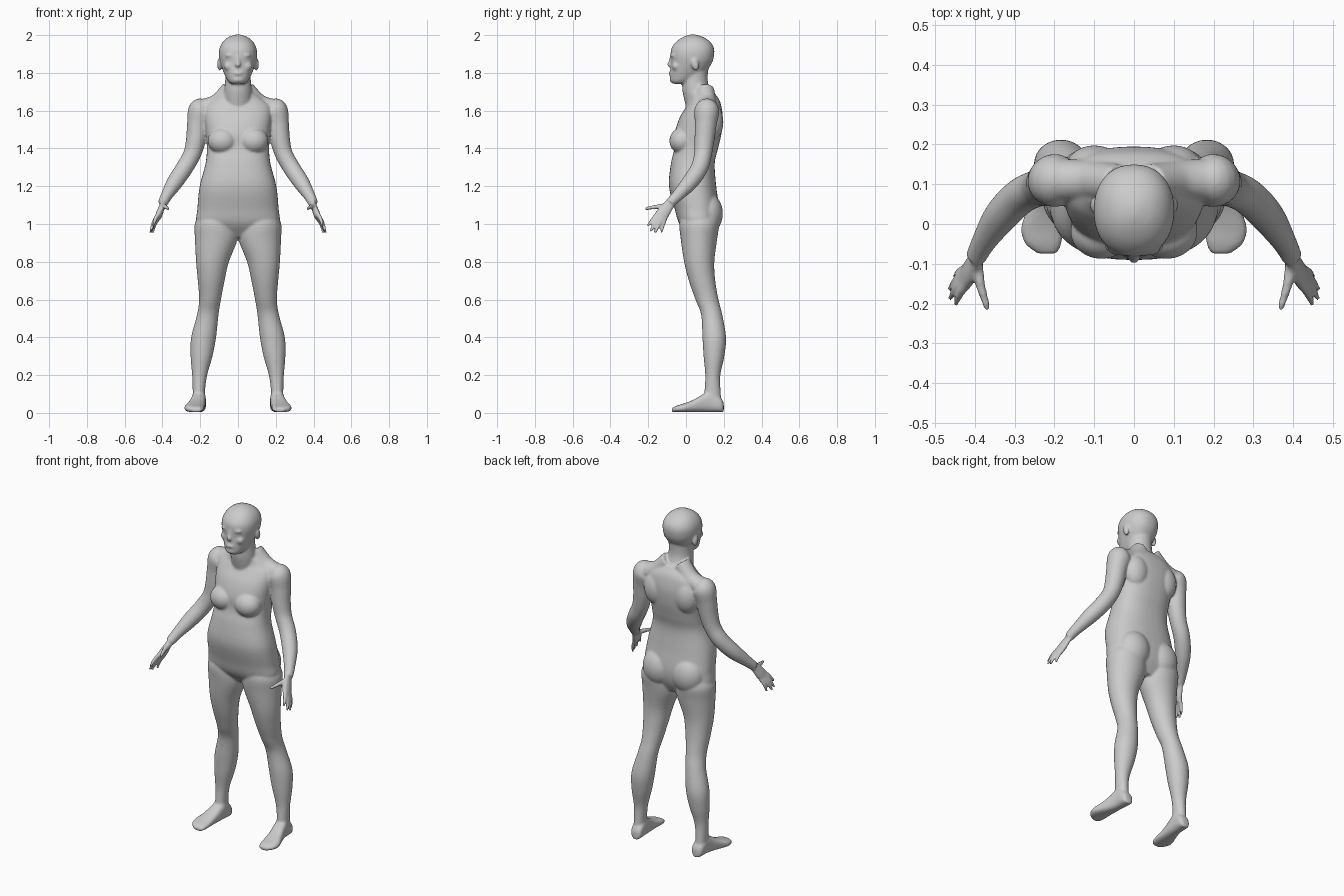
import bpy, bmesh, math
from mathutils import Vector, Matrix

bm = bmesh.new()


def smooth_rows(rows, n=5):
    """Catmull-Rom interpolation through rows of numbers."""
    out = []
    for i in range(len(rows) - 1):
        p0, p1 = rows[max(i - 1, 0)], rows[i]
        p2, p3 = rows[i + 1], rows[min(i + 2, len(rows) - 1)]
        for k in range(n):
            t = k / n
            out.append([0.5 * (2 * b + (c - a) * t + (2 * a - 5 * b + 4 * c - d) * t * t
                        + (3 * b - a - 3 * c + d) * t ** 3) for a, b, c, d in zip(p0, p1, p2, p3)])
    return out + [list(rows[-1])]


def loft(sections, power=2.0, sides=40):
    """Skin closed superellipse rings given as (centre, half axis u, half axis v)."""
    rings = []
    for c, u, v in sections:
        ring = []
        for i in range(sides):
            a = 2 * math.pi * i / sides
            ca, sa = math.cos(a), math.sin(a)
            ring.append(bm.verts.new(c + u * math.copysign(abs(ca) ** (2 / power), ca)
                                     + v * math.copysign(abs(sa) ** (2 / power), sa)))
        rings.append(ring)
    for a, b in zip(rings, rings[1:]):
        for i in range(sides):
            j = (i + 1) % sides
            bm.faces.new((a[i], a[j], b[j], b[i]))
    bm.faces.new(rings[0][::-1])
    bm.faces.new(rings[-1])


def stack(rows, power=2.0):
    """Horizontal rings from rows of (z, centre x, half width, front y, back y)."""
    loft([(Vector((x, (f + b) / 2, z)), Vector((w, 0, 0)), Vector((0, (b - f) / 2, 0)))
          for z, x, w, f, b in smooth_rows(rows)], power)


def tube(rows, flat=1.0, normal=(1, 0, 0)):
    """Limb along rows of (x, y, z, radius); flat scales thickness along normal."""
    pts = smooth_rows(rows)
    secs = []
    for i, p in enumerate(pts):
        d = Vector(pts[min(i + 1, len(pts) - 1)][:3]) - Vector(pts[max(i - 1, 0)][:3])
        v = d.cross(Vector(normal)).normalized()
        u = v.cross(d).normalized()
        secs.append((Vector(p[:3]), u * p[3] * flat, v * p[3]))
    loft(secs, sides=24)


def blob(c, r, tilt=0.0):
    m = Matrix.Translation(c) @ Matrix.Rotation(tilt, 4, 'X') @ Matrix.Diagonal((*r, 1))
    bmesh.ops.create_uvsphere(bm, u_segments=32, v_segments=20, radius=1, matrix=m)


# Torso
stack([(0.93, 0, .12, .02, .13), (1.0, 0, .215, -.035, .165), (1.08, 0, .215, -.06, .175),
       (1.2, 0, .203, -.09, .16), (1.32, 0, .172, -.08, .152), (1.4, 0, .165, -.062, .17),
       (1.48, 0, .17, -.06, .188), (1.56, 0, .178, -.035, .195), (1.62, 0, .175, .0, .188),
       (1.66, 0, .135, .02, .175), (1.70, 0, .08, .015, .145)], 2.4)
# Neck
stack([(1.62, 0, .08, .0, .17), (1.70, 0, .074, -.018, .132), (1.76, 0, .068, -.02, .115),
       (1.84, 0, .068, -.02, .12)])
# Head
stack([(1.742, 0, .035, -.07, .0), (1.758, 0, .054, -.082, .04), (1.80, 0, .075, -.084, .10),
       (1.85, 0, .093, -.08, .136), (1.89, 0, .101, -.082, .148), (1.93, 0, .098, -.077, .148),
       (1.965, 0, .08, -.052, .128), (1.99, 0, .05, -.015, .09), (2.003, 0, .012, .02, .05)], 2.2)
# Nose, lips and chin
blob((0, -.083, 1.845), (.016, .017, .016))
tube([(0, -.074, 1.89, .011), (0, -.083, 1.85, .012)])
blob((0, -.079, 1.797), (.028, .013, .012))
blob((0, -.068, 1.765), (.032, .019, .018))

for s in (1, -1):
    # Brow, cheek and ear
    blob((s * .035, -.064, 1.892), (.032, .016, .012))
    blob((s * .045, -.053, 1.835), (.030, .022, .025))
    blob((s * .098, .048, 1.845), (.013, .020, .034), .2)
    # Slope from neck to shoulder
    tube([(s * .04, .10, 1.71, .05), (s * .11, .11, 1.638, .05), (s * .19, .11, 1.605, .055)])
    # Bust, shoulder blade and buttock
    blob((s * .082, -.020, 1.44), (.078, .068, .07))
    blob((s * .10, .135, 1.54), (.075, .063, .10))
    blob((s * .098, .112, 1.055), (.098, .083, .11))
    # Leg
    stack([(z, s * x, w, f, b) for z, x, w, f, b in (
        (1.06, .115, .085, -.02, .16), (1.0, .117, .112, -.035, .175), (.92, .115, .113, -.028, .165),
        (.8, .135, .087, -.01, .15), (.7, .142, .071, .015, .155), (.6, .148, .058, .05, .172),
        (.52, .160, .057, .08, .192), (.4, .182, .066, .087, .212), (.3, .193, .058, .093, .203),
        (.2, .203, .040, .102, .182), (.12, .207, .033, .098, .183), (.04, .207, .033, .09, .19))])
    # Foot
    loft([(Vector((s * x, y, h / 2 + .004)), Vector((w, 0, 0)), Vector((0, 0, h / 2)))
          for y, x, w, h in smooth_rows([
              (.2, .203, .018, .045), (.185, .204, .034, .075), (.13, .207, .037, .115),
              (.09, .212, .040, .095), (.04, .222, .046, .066), (-.01, .231, .053, .046),
              (-.05, .228, .046, .034), (-.075, .218, .024, .022)])], 2.6)
    # Arm
    tube([(s * x, y, z, r) for x, y, z, r in (
        (.165, .11, 1.635, .035), (.195, .11, 1.605, .066), (.212, .105, 1.53, .058),
        (.222, .098, 1.45, .053), (.243, .09, 1.37, .047), (.285, .07, 1.295, .046),
        (.335, .02, 1.22, .043), (.378, -.045, 1.15, .031), (.398, -.085, 1.11, .026))])
    # Palm
    tube([(s * x, y, z, r) for x, y, z, r in (
        (.392, -.07, 1.125, .026), (.402, -.095, 1.095, .030), (.414, -.12, 1.06, .036),
        (.424, -.138, 1.035, .034))], .5, (s * .95, .1, .28))
    # Thumb and fingers
    for base, tip, r in (((.395, -.095, 1.095), (.370, -.208, 1.082), .012),
                         ((.416, -.145, 1.06), (.448, -.200, .993), .0105),
                         ((.424, -.138, 1.045), (.461, -.185, .967), .0105),
                         ((.426, -.125, 1.035), (.462, -.162, .957), .0105),
                         ((.422, -.110, 1.03), (.450, -.130, .958), .0095)):
        a, b = Vector(base), Vector(tip)
        m = a.lerp(b, .5) + Vector((.004, 0, .003))
        tube([(s * p.x, p.y, p.z, k) for p, k in ((a, r * 1.25), (m, r * 1.05), (b, r * .75))])
        blob((s * b.x, b.y, b.z), (r * .8,) * 3)

bmesh.ops.recalc_face_normals(bm, faces=bm.faces)
mesh = bpy.data.meshes.new("body")
bm.to_mesh(mesh)
bm.free()
body = bpy.data.objects.new("body", mesh)
bpy.context.collection.objects.link(body)

# Fuse the parts into one soft skin
fuse = body.modifiers.new("fuse", 'REMESH')
fuse.mode = 'VOXEL'
fuse.voxel_size = .006
fuse.use_smooth_shade = True
soften = body.modifiers.new("soften", 'SMOOTH')
soften.factor = .5
soften.iterations = 8
for p in mesh.polygons:
    p.use_smooth = True

skin = bpy.data.materials.new("plain grey")
skin.diffuse_color = (.6, .6, .6, 1)
mesh.materials.append(skin)
